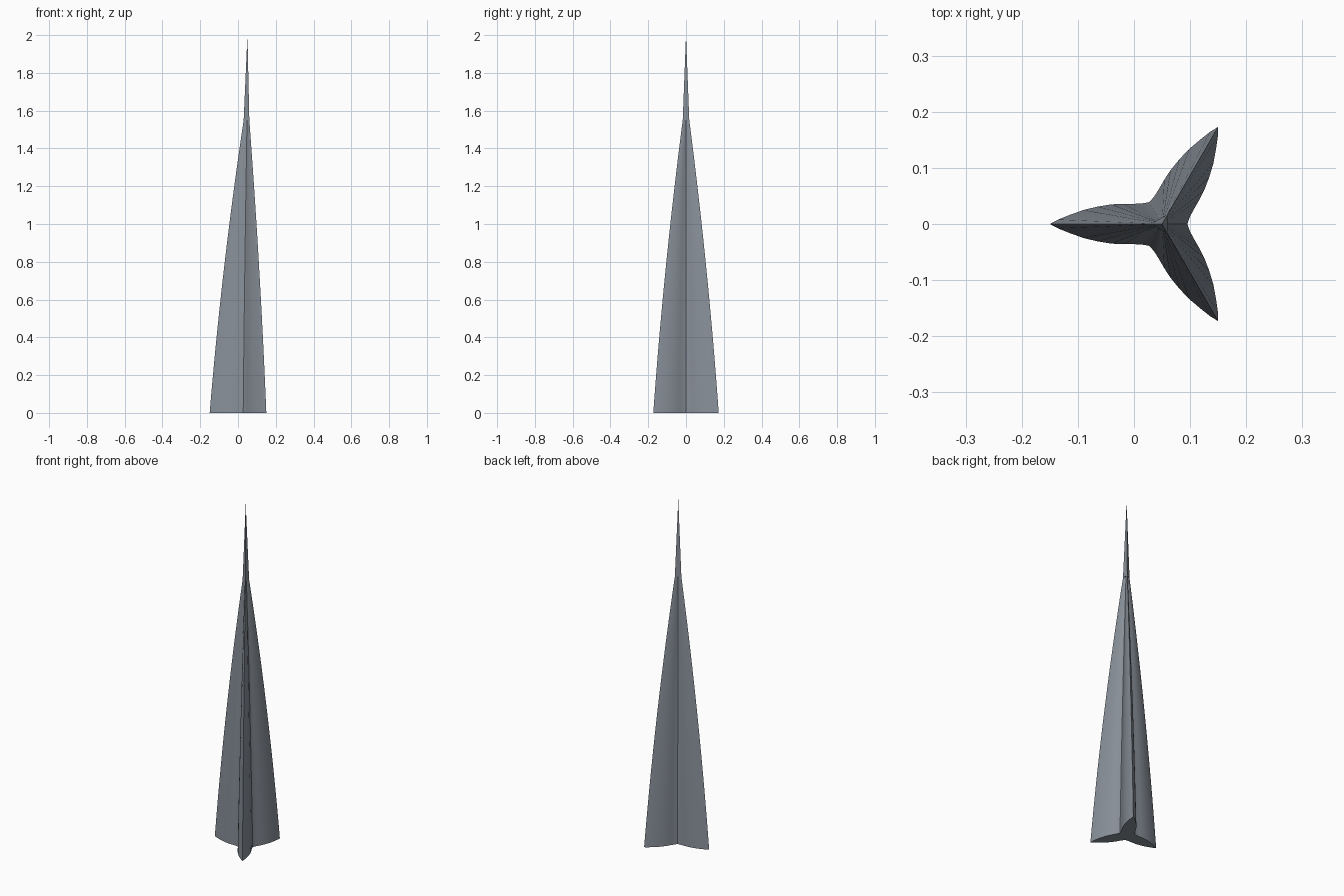
import bpy, bmesh, math

if "Cube" in bpy.data.objects:
    bpy.data.objects.remove(bpy.data.objects["Cube"])

CX = 0.05          # axis of the tower
TOP = 1.55         # where the spire starts

mat = bpy.data.materials.new("steel_grey")
mat.diffuse_color = (0.25, 0.28, 0.32, 1)
mat.use_nodes = True
mat.node_tree.nodes["Principled BSDF"].inputs["Base Color"].default_value = mat.diffuse_color

# half outline of one wing: (distance from axis, half width)
half = [(0.2, 0), (0.185, 0.008), (0.165, 0.016), (0.14, 0.025), (0.115, 0.031),
        (0.09, 0.035), (0.07, 0.036), (0.05, 0.036), (0.037, 0.0365), (0.028, 0.038)]
valley = (0.0225, 0.039)
wing = [(r, -w) for r, w in reversed(half[1:])] + half + [valley]


def section(scale):
    pts = []
    for k in range(3):
        a = math.pi + k * math.tau / 3
        for r, w in wing:
            pts.append((CX + scale * (r * math.cos(a) - w * math.sin(a)),
                        scale * (r * math.sin(a) + w * math.cos(a))))
    return pts


def make(name, bm):
    bmesh.ops.recalc_face_normals(bm, faces=bm.faces)
    me = bpy.data.meshes.new(name)
    bm.to_mesh(me)
    bm.free()
    ob = bpy.data.objects.new(name, me)
    bpy.context.collection.objects.link(ob)
    me.materials.append(mat)
    return ob


# tower body: three-winged section tapering upward with a slight bulge
bm = bmesh.new()
rings = []
N = 24
for i in range(N + 1):
    t = i / N
    s = 1 - 0.9 * t + 0.26 * t * (1 - t)
    rings.append([bm.verts.new((x, y, TOP * t)) for x, y in section(s)])
n = len(rings[0])
for a, b in zip(rings, rings[1:]):
    for j in range(n):
        bm.faces.new((a[j], a[(j + 1) % n], b[(j + 1) % n], b[j]))
bm.faces.new(rings[0])
bm.faces.new(rings[-1])
body = make("tower_body", bm)
bpy.context.view_layer.objects.active = body
body.select_set(True)
bpy.ops.object.shade_smooth_by_angle(angle=math.radians(30))

# three-sided spire
bm = bmesh.new()
base = [bm.verts.new((CX + 0.02 * math.cos(math.pi + k * math.tau / 3),
                      0.02 * math.sin(math.pi + k * math.tau / 3), TOP)) for k in range(3)]
tip = bm.verts.new((CX, 0, 2))
for k in range(3):
    bm.faces.new((base[k], base[(k + 1) % 3], tip))
bm.faces.new(base)
make("spire", bm)
